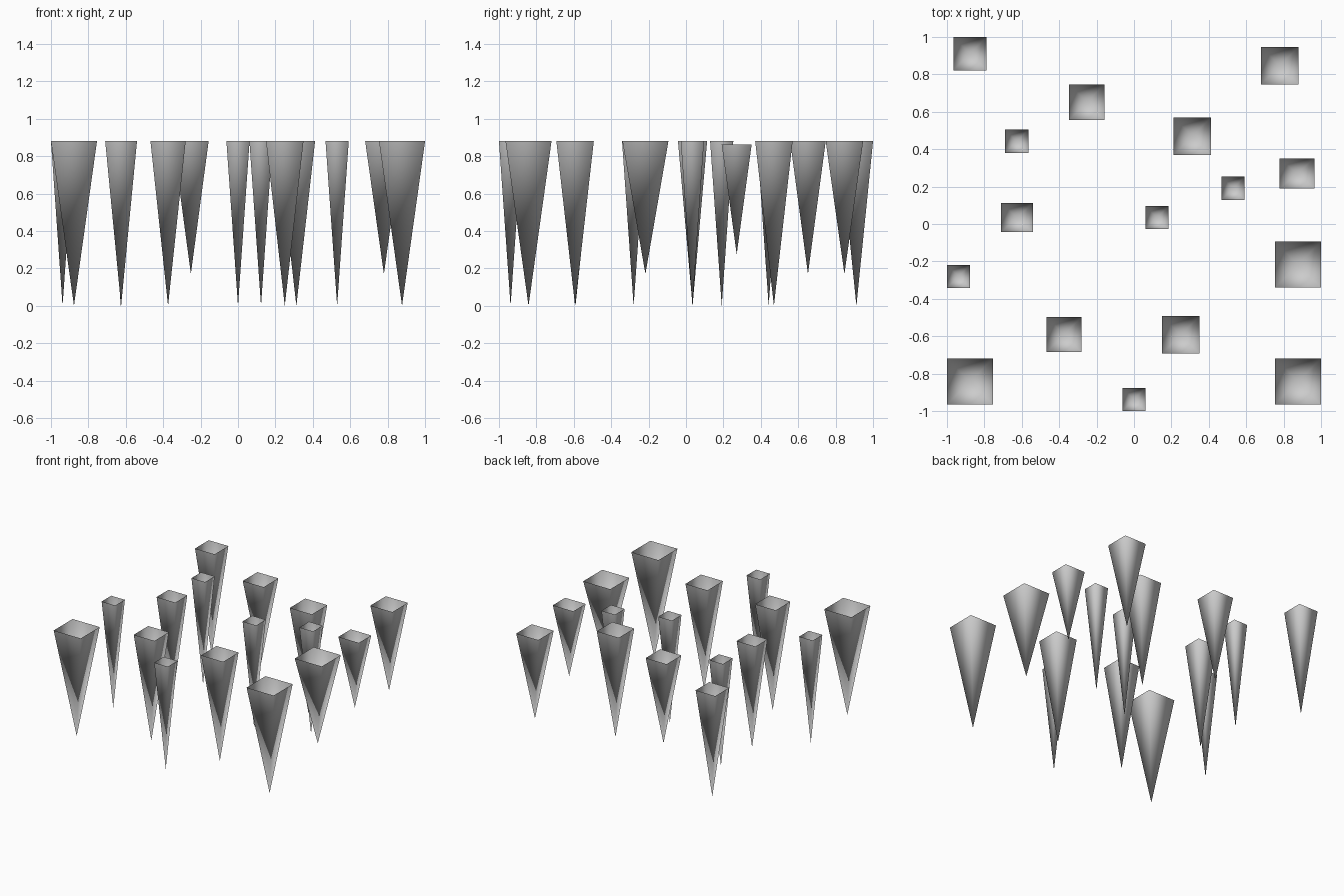
import bpy, bmesh

if "Cube" in bpy.data.objects:
    bpy.data.objects.remove(bpy.data.objects["Cube"])

TOP = 0.88


def spike(name, x, y, hx, hy, tip=0.0, top=TOP):
    """Open-topped, downward-pointing four-sided spike."""
    bm = bmesh.new()
    apex = bm.verts.new((0, 0, tip))
    rim = [bm.verts.new((sx * hx, sy * hy, top))
           for sx, sy in ((-1, -1), (1, -1), (1, 1), (-1, 1))]
    for i in range(4):
        bm.faces.new((apex, rim[(i + 1) % 4], rim[i])).smooth = True
    mesh = bpy.data.meshes.new(name)
    bm.to_mesh(mesh)
    bm.free()
    obj = bpy.data.objects.new(name, mesh)
    obj.location = (x, y, 0)
    bpy.context.collection.objects.link(obj)


# wide spikes: x, y, half width, tip height
for x, y, h, tip in [
    (-0.877, -0.842, 0.123, 0), (0.877, -0.842, 0.123, 0),
    (0.877, -0.217, 0.123, 0.17), (0.78, 0.847, 0.1, 0.17),
    (-0.252, 0.652, 0.095, 0.17), (0.312, 0.47, 0.1, 0),
    (0.25, -0.593, 0.1, 0), (-0.374, -0.591, 0.094, 0),
    (-0.877, 0.911, 0.089, 0),
]:
    spike("wide_spike", x, y, h, h, tip)

# slim spikes
for x, y in [(0.53, 0.191), (0.123, 0.034), (-0.627, 0.442),
             (-0.938, -0.28), (0.0, -0.938)]:
    spike("slim_spike", x, y, 0.062, 0.062)

# rectangular spikes
spike("rectangular_spike", -0.625, 0.035, 0.085, 0.078)
spike("short_spike", 0.872, 0.271, 0.093, 0.08, 0.275, 0.862)
